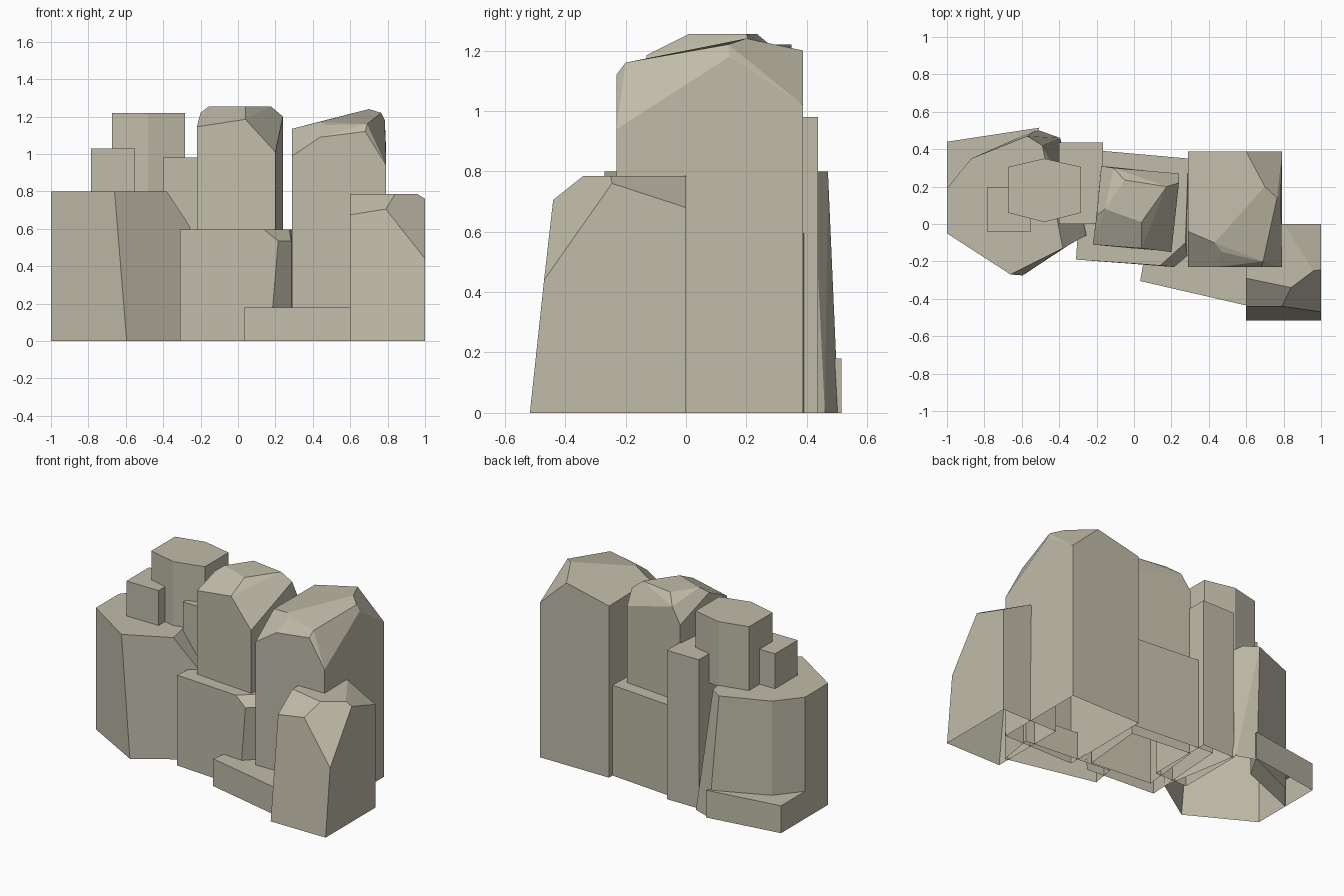
import bpy
import bmesh
import math

default_cube = bpy.data.objects.get("Cube")
if default_cube:
    bpy.data.objects.remove(default_cube, do_unlink=True)

# One warm grey stone colour for everything
STONE = (.53, .505, .4, 1)
stone = bpy.data.materials.new("warm grey stone")
stone.use_nodes = True
stone.diffuse_color = STONE
shader = stone.node_tree.nodes["Principled BSDF"]
shader.inputs["Base Color"].default_value = STONE
shader.inputs["Roughness"].default_value = 1


def rock(name, corners):
    """Flat-faced convex stone shell around its corner points, open underneath."""
    bm = bmesh.new()
    for corner in corners:
        bm.verts.new(corner)
    hull = bmesh.ops.convex_hull(bm, input=bm.verts[:])
    loose = {item for key in ("geom_interior", "geom_unused") for item in hull[key]
             if isinstance(item, bmesh.types.BMVert)}
    bmesh.ops.delete(bm, geom=list(loose), context="VERTS")
    bmesh.ops.recalc_face_normals(bm, faces=bm.faces[:])
    bmesh.ops.dissolve_limit(bm, angle_limit=math.radians(9),
                             verts=bm.verts[:], edges=bm.edges[:])
    bm.normal_update()
    underside = [face for face in bm.faces if face.normal.z < -.9]
    bmesh.ops.delete(bm, geom=underside, context="FACES")
    mesh = bpy.data.meshes.new(name)
    bm.to_mesh(mesh)
    bm.free()
    mesh.materials.append(stone)
    stone_object = bpy.data.objects.new(name, mesh)
    bpy.context.collection.objects.link(stone_object)
    return stone_object


def ring(footprint, height):
    """Footprint points lifted to one height."""
    return [(x, y, height) for x, y in footprint]


def column(name, footprint, bottom, top):
    """Straight-sided stone with a level top."""
    return rock(name, ring(footprint, bottom) + ring(footprint, top))


def rectangle(left, right, front, back):
    return [(left, front), (right, front), (right, back), (left, back)]


# Broad boulder with leaning front and a sloping right shoulder
boulder_base = [(-1, -.05), (-.595, -.275), (-.3, -.08), (-.395, .46),
                (-.52, .505), (-.87, .35), (-1, .19)]
boulder_top = [(-1, -.05), (-.66, -.27), (-.38, -.13), (-.43, .04),
               (-.49, .42), (-.57, .47), (-.87, .35), (-1, .19)]
boulder_shoulder = [(-.255, -.06), (-.27, .01)]
rock("broad_boulder", ring(boulder_base, 0) + ring(boulder_top, .8)
     + ring(boulder_shoulder, .61))

# Low step behind the boulder, tapering out at its inner end
column("back_step", [(-1, .19), (-1, .44), (-.505, .515), (-.6, .35)], 0, .18)

# Upright stones on and beside the boulder
column("six_sided_stone", [(-.48, .35), (-.283, .305), (-.283, .06),
                           (-.48, .01), (-.673, .06), (-.673, .305)], .79, 1.22)
column("small_block", rectangle(-.785, -.55, -.04, .195), .79, 1.03)
column("back_pillar", rectangle(-.4, -.167, 0, .437), 0, .98)

# Turned middle slab with a chipped front corner
slab_base = [(-.31, -.19), (.17, -.225), (.285, -.1), (.29, .35), (-.27, .4)]
slab_top = [(-.31, -.19), (.14, -.222), (.275, -.1), (.29, .35), (-.27, .4)]
slab_chip = [(.215, -.23), (.285, -.17)]
rock("middle_slab", ring(slab_base, 0) + ring(slab_top, .595) + ring(slab_chip, .535))

# Turned middle tower with a faceted crown
tower_base = [(-.22, -.11), (.2, -.15), (.24, .27), (-.175, .31)]
tower_top = [(-.155, .08), (-.05, .235), (.175, .2), (.04, .01)]
tower_facets = [(-.22, -.11, 1.145), (.04, -.13, 1.185), (.2, -.15, 1.01),
                (.24, .22, 1.2), (.24, .27, 1.1), (-.11, .3, 1.2),
                (-.175, .31, 1.1), (-.2, .045, 1.22)]
rock("middle_tower", ring(tower_base, 0) + ring(tower_top, 1.255) + tower_facets)

# Tall tower with a peak towards the back
tall_front = [(.29, -.23, .99), (.44, -.23, 1.09), (.68, -.23, 1.12), (.792, -.23, .94)]
tall_crown = [(.29, -.04, 1.135), (.43, -.1, 1.17), (.47, -.15, 1.155),
              (.69, -.2, 1.16), (.765, .14, 1.22), (.7, .2, 1.24), (.785, .145, 1.18)]
tall_back = [(.6, .387, 1.2), (.29, .387, 1.13), (.792, .387, 1.02)]
rock("tall_tower", ring(rectangle(.29, .792, -.23, .387), 0)
     + tall_front + tall_crown + tall_back)

# Front corner stone leaning back, chipped on the outer side
corner_top = [(.6, -.29), (.84, -.34), (.96, -.25), (.8, 0), (.6, 0)]
corner_chips = [(.6, -.44, .675), (.79, -.44, .705), (1, -.47, .44),
                (1, -.245, .76), (1, 0, .68)]
rock("corner_stone", ring(rectangle(.6, 1, -.517, 0), 0)
     + ring(corner_top, .785) + corner_chips)

# Low step along the front
column("front_step", [(.033, -.305), (.62, -.44), (.66, -.2), (.06, -.15)], 0, .18)
